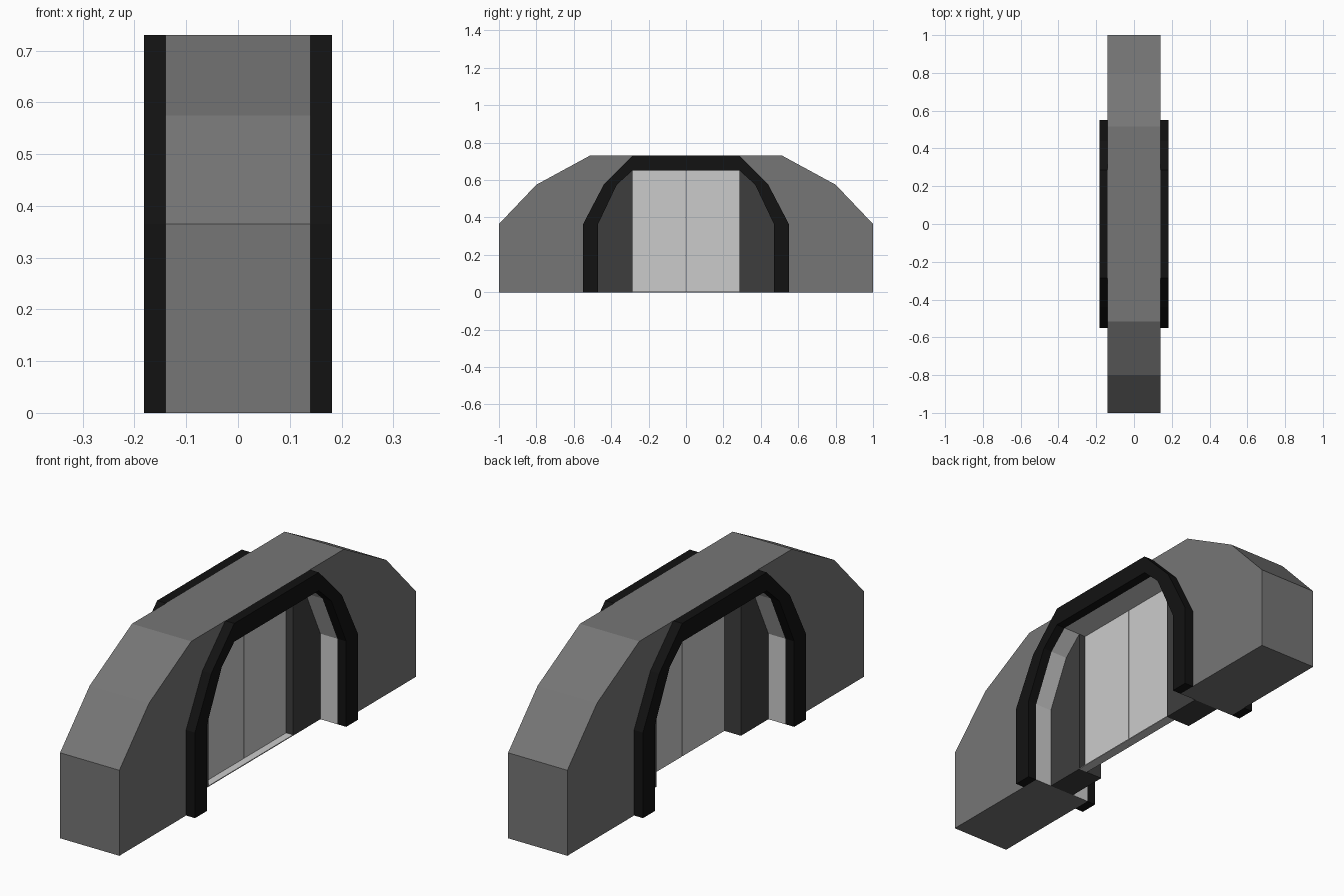
import bpy, bmesh

if "Cube" in bpy.data.objects:
    bpy.data.objects.remove(bpy.data.objects["Cube"])


def material(name, v):
    m = bpy.data.materials.new(name)
    m.diffuse_color = (v, v, v, 1)
    m.use_nodes = True
    m.node_tree.nodes["Principled BSDF"].inputs["Base Color"].default_value = m.diffuse_color
    return m


WALL = material("wall_grey", 0.18)
BLACK = material("trim_black", 0.006)
DARK = material("panel_dark", 0.048)
LIGHT = material("door_light", 0.8)


def mirrored(half):
    """Complete a half profile (y >= 0, foot to crown) across y = 0."""
    return [(-y, z) for y, z in half] + [(y, z) for y, z in reversed(half)]


def extrude(name, profile, x0, x1, mats, inner_from=None):
    """Extrude a y-z profile along x; edges from inner_from on use mats[1]."""
    bm = bmesh.new()
    a = [bm.verts.new((x0, y, z)) for y, z in profile]
    b = [bm.verts.new((x1, y, z)) for y, z in profile]
    bm.faces.new(a)
    bm.faces.new(b[::-1])
    n = len(profile)
    for i in range(n):
        j = (i + 1) % n
        f = bm.faces.new((a[i], b[i], b[j], a[j]))
        if inner_from is not None and inner_from <= i < n - 1:
            f.material_index = 1
    bmesh.ops.recalc_face_normals(bm, faces=bm.faces)
    # Concave arches have to be split into triangles safely
    bmesh.ops.triangulate(bm, faces=[f for f in bm.faces if len(f.verts) > 4])
    me = bpy.data.meshes.new(name)
    bm.to_mesh(me)
    bm.free()
    for m in mats:
        me.materials.append(m)
    ob = bpy.data.objects.new(name, me)
    bpy.context.collection.objects.link(ob)
    return ob


wall_line = mirrored([(1, 0), (1, 0.365), (0.8, 0.575), (0.515, 0.73)])
trim_line = mirrored([(0.55, 0), (0.55, 0.365), (0.44, 0.575), (0.285, 0.73)])
opening = mirrored([(0.47, 0), (0.47, 0.365), (0.37, 0.575), (0.285, 0.652)])

# Wall with arched doorway and pale jambs
extrude("wall", wall_line + opening[::-1], -0.14, 0.14, [WALL, LIGHT], len(wall_line))

for s, side in ((1, "right"), (-1, "left")):
    # Black arch trim on each wall face
    extrude(side + "_arch_trim", trim_line + opening[::-1], s * 0.14, s * 0.182, [BLACK])
    # Fixed dark panels filling the sides of the arch
    extrude(side + "_side_panel",
            [(s * 0.285, 0), (s * 0.47, 0), (s * 0.47, 0.365),
             (s * 0.37, 0.575), (s * 0.285, 0.652)], -0.06, 0.06, [DARK])
    # Sliding door leaves meeting at the middle
    extrude(side + "_door_leaf",
            [(s * 0.002, 0), (s * 0.285, 0), (s * 0.285, 0.652), (s * 0.002, 0.652)],
            0.018, 0.028, [LIGHT])

# Thin door sill
extrude("door_sill", [(-0.285, 0), (0.285, 0), (0.285, 0.004), (-0.285, 0.004)],
        0.028, 0.06, [LIGHT])
